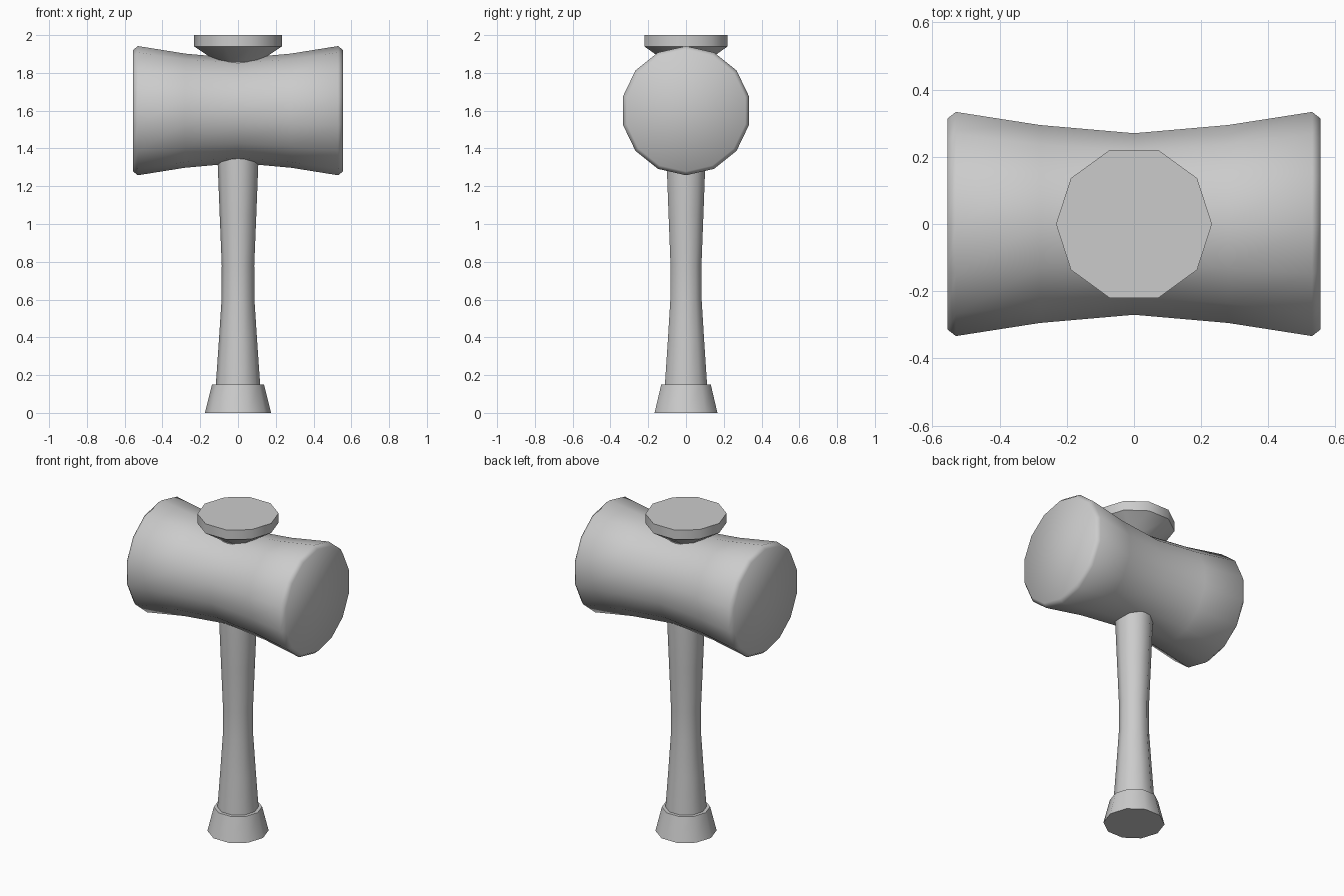
import bpy
import bmesh
from math import sin, cos, pi, radians

if "Cube" in bpy.data.objects:
    bpy.data.objects.remove(bpy.data.objects["Cube"], do_unlink=True)

GREY = (0.6, 0.6, 0.6, 1.0)
grey = bpy.data.materials.new("plain grey")
grey.use_nodes = True
grey.diffuse_color = GREY
grey.node_tree.nodes["Principled BSDF"].inputs["Base Color"].default_value = GREY


def lathe(name, profile, sides, place, smooth_angle):
    """Revolve (radius, height) pairs; place() maps ring points into the model."""
    bm = bmesh.new()
    rings = []
    for r, h in profile:
        angles = [2 * pi * i / sides for i in range(sides)]
        rings.append([bm.verts.new(place(r * cos(a), r * sin(a), h)) for a in angles])
    for low, high in zip(rings, rings[1:]):
        for i in range(sides):
            j = (i + 1) % sides
            bm.faces.new((low[i], low[j], high[j], high[i]))
    bm.faces.new(rings[0][::-1])
    bm.faces.new(rings[-1])
    bmesh.ops.recalc_face_normals(bm, faces=bm.faces)
    mesh = bpy.data.meshes.new(name)
    bm.to_mesh(mesh)
    bm.free()
    mesh.materials.append(grey)
    obj = bpy.data.objects.new(name, mesh)
    bpy.context.collection.objects.link(obj)
    bpy.ops.object.select_all(action='DESELECT')
    obj.select_set(True)
    bpy.context.view_layer.objects.active = obj
    bpy.ops.object.shade_smooth_by_angle(angle=radians(smooth_angle))
    return obj


def upright(u, v, h):
    return (u, v, h)


def sideways(u, v, h):
    return (h, v, 1.6 + u)


# Waisted mallet head with chamfered ends, lying along x
half = [(0.302, 0.28), (0.342, 0.53), (0.322, 0.555)]
head_profile = [(r, -x) for r, x in reversed(half)] + [(0.277, 0)] + half
lathe("mallet_head", head_profile, 14, sideways, 60)

# Handle running up into the head
lathe("handle", [(0.118, 0.14), (0.102, 0.37), (0.087, 0.6), (0.086, 0.78),
                 (0.097, 1.05), (0.108, 1.33), (0.11, 1.6)], 10, upright, 40)

# Flared foot of the handle
lathe("handle_foot", [(0.175, 0), (0.138, 0.15)], 10, upright, 40)

# Cap on top, with a tapered neck sinking into the head
lathe("top_cap", [(0.11, 1.6), (0.112, 1.86), (0.232, 1.94), (0.232, 2.0)],
      10, upright, 40)
